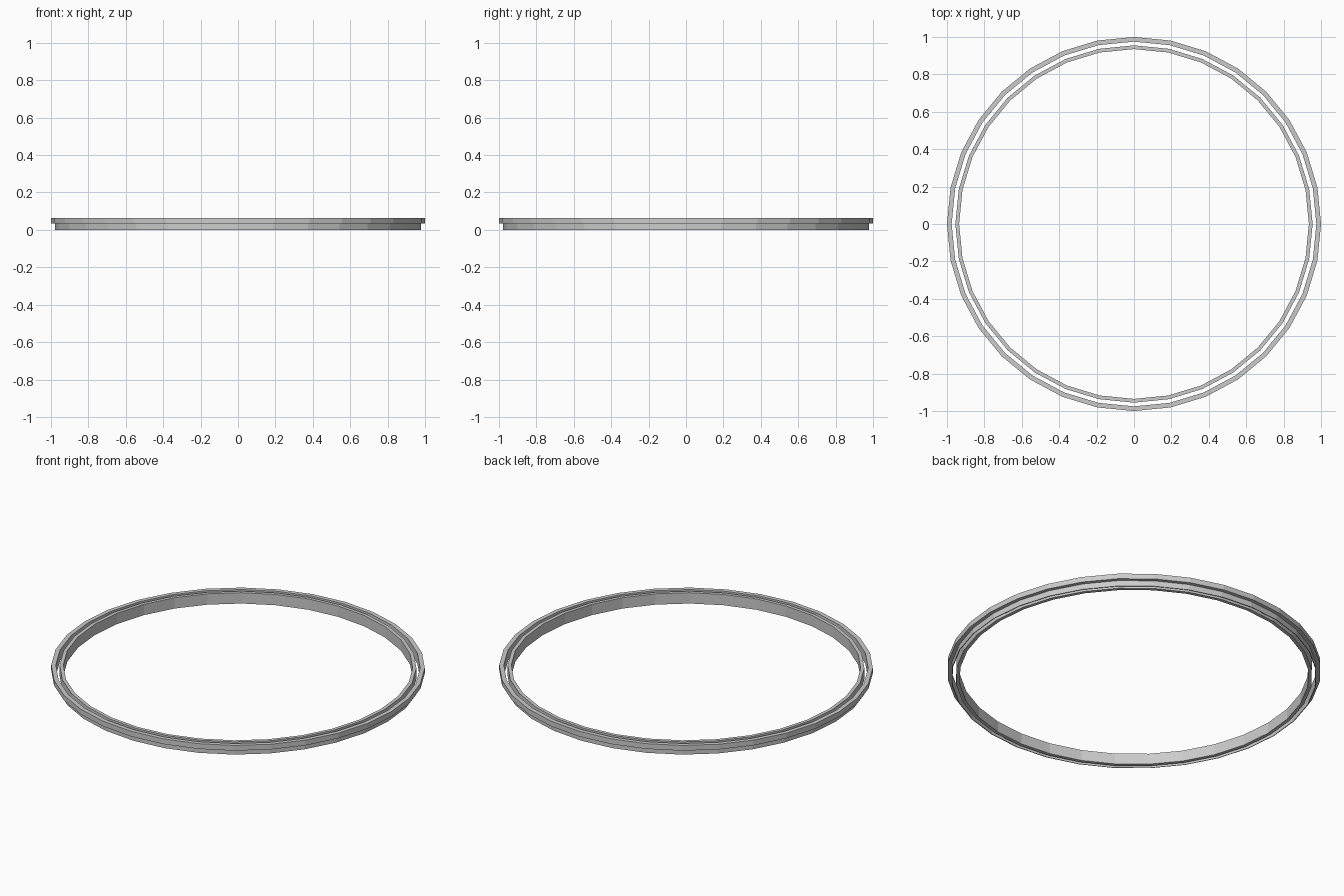
import bpy, bmesh, math

if "Cube" in bpy.data.objects:
    bpy.data.objects.remove(bpy.data.objects["Cube"])

SIDES = 32


def lathe(name, profile):
    """Revolve a closed (radius, height) profile around z."""
    bm = bmesh.new()
    rings = []
    for i in range(SIDES):
        a = 2 * math.pi * i / SIDES
        rings.append([bm.verts.new((r * math.cos(a), r * math.sin(a), z)) for r, z in profile])
    n = len(profile)
    for i in range(SIDES):
        a, b = rings[i], rings[(i + 1) % SIDES]
        for j in range(n):
            k = (j + 1) % n
            bm.faces.new((a[j], b[j], b[k], a[k]))
    bmesh.ops.recalc_face_normals(bm, faces=bm.faces)
    mesh = bpy.data.meshes.new(name)
    bm.to_mesh(mesh)
    bm.free()
    ob = bpy.data.objects.new(name, mesh)
    bpy.context.collection.objects.link(ob)
    return ob


TOP, STEP = 0.064, 0.033

# Outer ring: upper flange over a thin lower skirt
lathe("outer_ring", [(1.0, TOP), (1.0, STEP), (0.979, STEP), (0.979, 0), (0.975, 0), (0.975, TOP)])

# Inner ring: plain band, separated by a narrow gap
lathe("inner_ring", [(0.955, TOP), (0.955, 0), (0.935, 0), (0.935, TOP)])
